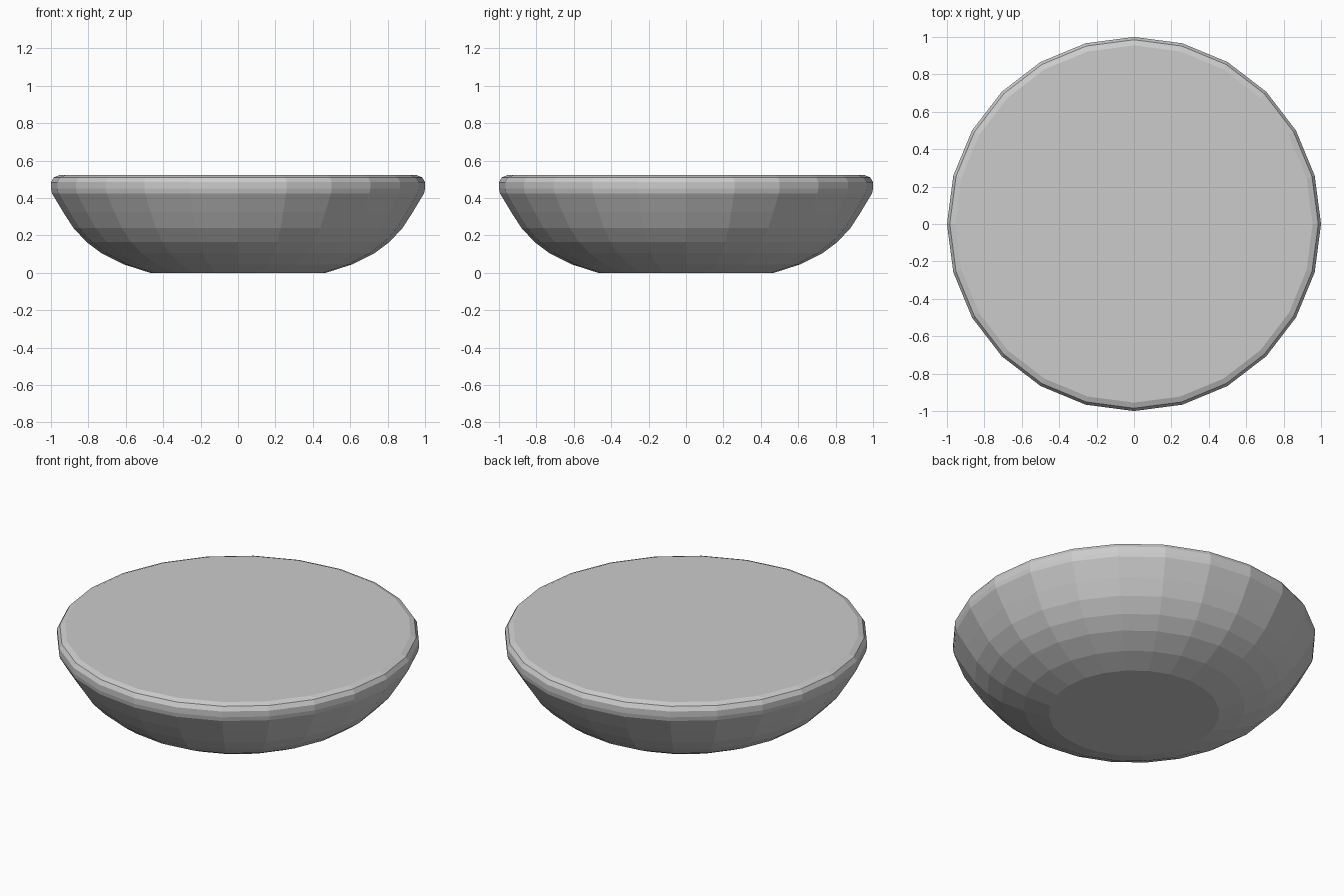
import bpy, bmesh
from math import cos, sin, tau

if "Cube" in bpy.data.objects:
    bpy.data.objects.remove(bpy.data.objects["Cube"])

SIDES = 24

# Half profile of the shallow dish: (radius, height), base to rim
PROFILE = [(0.47, 0.0), (0.61, 0.045), (0.73, 0.105), (0.81, 0.165),
           (0.88, 0.24), (0.935, 0.325), (0.995, 0.425), (1.0, 0.45),
           (1.0, 0.485), (0.985, 0.51), (0.955, 0.522)]


def lathe(name, profile, sides):
    bm = bmesh.new()
    rings = [[bm.verts.new((r * cos(tau * i / sides), r * sin(tau * i / sides), z))
              for i in range(sides)] for r, z in profile]
    for low, high in zip(rings, rings[1:]):
        for i in range(sides):
            j = (i + 1) % sides
            bm.faces.new((low[i], low[j], high[j], high[i]))
    # Flat base and flat filled top
    bm.faces.new(rings[0][::-1])
    bm.faces.new(rings[-1])
    bmesh.ops.recalc_face_normals(bm, faces=bm.faces)
    mesh = bpy.data.meshes.new(name)
    bm.to_mesh(mesh)
    bm.free()
    obj = bpy.data.objects.new(name, mesh)
    bpy.context.collection.objects.link(obj)
    return obj


# Solid faceted dish
lathe("dish_body", PROFILE, SIDES)
